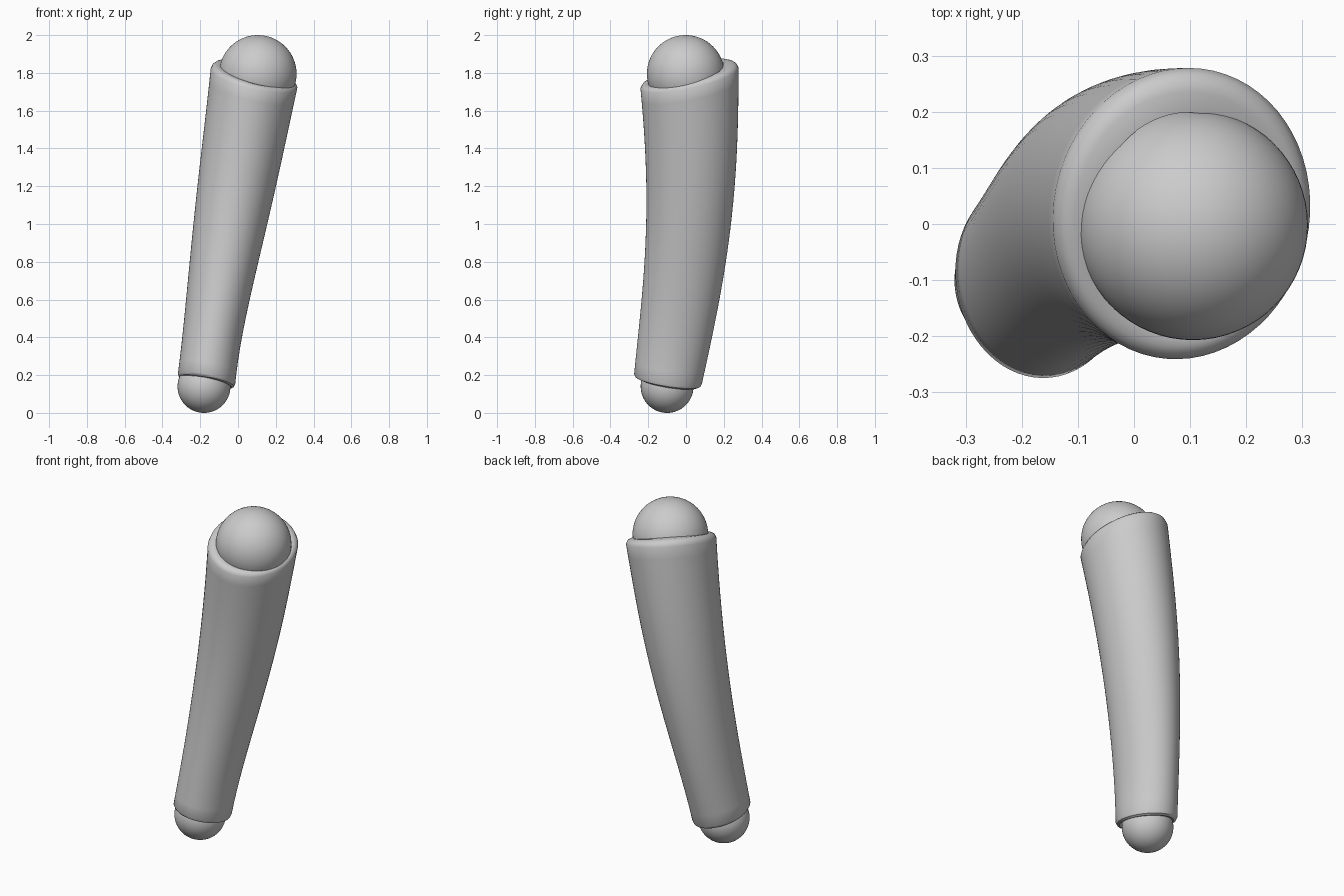
import bpy, bmesh, math

if "Cube" in bpy.data.objects:
    bpy.data.objects.remove(bpy.data.objects["Cube"])

# Sleeve outline by height: z -> (x min, x max, y min, y max)
STATIONS = [
    (0.18, -0.322, -0.012, -0.277, 0.090),
    (0.60, -0.275, 0.062, -0.235, 0.177),
    (1.00, -0.236, 0.155, -0.211, 0.238),
    (1.40, -0.192, 0.245, -0.217, 0.270),
    (1.77, -0.150, 0.325, -0.246, 0.278),
]
SEGS, RINGS = 64, 24


def outline(z):
    """Smooth polynomial blend through the stations."""
    out = [0.0] * 4
    for i, s in enumerate(STATIONS):
        w = 1.0
        for j, o in enumerate(STATIONS):
            if i != j:
                w *= (z - o[0]) / (s[0] - o[0])
        out = [a + w * b for a, b in zip(out, s[1:])]
    return out


def point(angle, z, tilt_x, tilt_y, scale=1.0, lift=0.0):
    """Point on a tilted oval section; scale pulls rims inward."""
    zz = z
    for _ in range(3):
        x0, x1, y0, y1 = outline(zz)
        dx = (x1 - x0) / 2 * math.cos(angle)
        dy = (y1 - y0) / 2 * math.sin(angle)
        zz = z + tilt_x * dx + tilt_y * dy
    return ((x0 + x1) / 2 + dx * scale, (y0 + y1) / 2 + dy * scale, zz + lift)


def finish(name, bm):
    bmesh.ops.recalc_face_normals(bm, faces=bm.faces)
    mesh = bpy.data.meshes.new(name)
    bm.to_mesh(mesh)
    bm.free()
    obj = bpy.data.objects.new(name, mesh)
    bpy.context.collection.objects.link(obj)
    bpy.context.view_layer.objects.active = obj
    obj.select_set(True)
    bpy.ops.object.shade_smooth_by_angle(angle=math.radians(40))
    obj.select_set(False)


def ball(name, radius, centre):
    bm = bmesh.new()
    bmesh.ops.create_uvsphere(bm, u_segments=64, v_segments=32, radius=radius)
    bmesh.ops.translate(bm, verts=bm.verts, vec=centre)
    finish(name, bm)


# Joint balls
ball("upper_joint", 0.205, (0.105, -0.002, 1.795))
ball("lower_joint", 0.14, (-0.18, -0.10, 0.14))

# Sleeve: turned-in lower rim, tapering body, turned-in upper rim
sections = [(0.18, -0.17, -0.14, s, l) for s, l in
            ((0.60, 0.0), (0.78, -0.012), (0.88, -0.02), (0.96, -0.014))]
for i in range(RINGS + 1):
    t = i / RINGS
    sections.append((0.18 + 1.59 * t, -0.17 - 0.045 * t, -0.14 + 0.35 * t, 1.0, 0.0))
sections += [(1.77, -0.215, 0.21, s, l) for s, l in
             ((0.965, 0.018), (0.91, 0.027), (0.84, 0.030), (0.70, 0.022))]

bm = bmesh.new()
loops = [[bm.verts.new(point(2 * math.pi * k / SEGS, *sec)) for k in range(SEGS)]
         for sec in sections]
for a, b in zip(loops, loops[1:]):
    for k in range(SEGS):
        n = (k + 1) % SEGS
        bm.faces.new((a[k], a[n], b[n], b[k]))
finish("limb_sleeve", bm)
